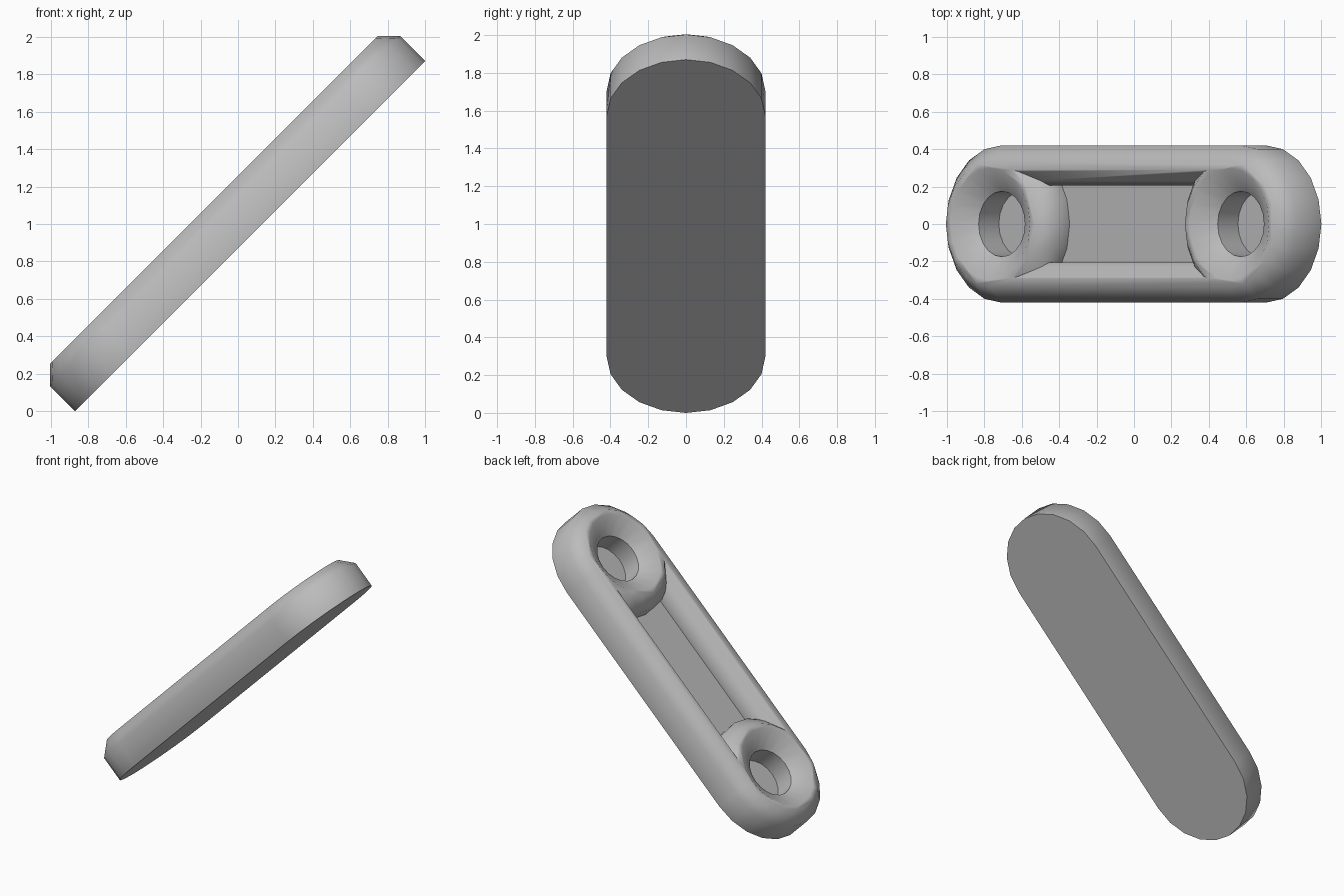
import bpy
import bmesh
import math
from mathutils import Matrix

if "Cube" in bpy.data.objects:
    bpy.data.objects.remove(bpy.data.objects["Cube"])

SIDES = 20          # segments in a full circle
END = 0.9025        # distance of the end centres from the middle
R_OUT, R_TOP = 0.42, 0.335
SHOULDER, TOP, OVER = 0.188, 0.275, 0.5
SLOT_FLOOR, HOLE_FLOOR = 0.095, 0.035

grey = bpy.data.materials.new("plain grey")
grey.use_nodes = True
colour = (0.5, 0.5, 0.5, 1.0)
grey.diffuse_color = colour
grey.node_tree.nodes["Principled BSDF"].inputs["Base Color"].default_value = colour


def loft(name, rings):
    """Closed solid through a stack of rings with equal point counts."""
    bm = bmesh.new()
    loops = [[bm.verts.new(p) for p in ring] for ring in rings]
    n = len(loops[0])
    for a, b in zip(loops, loops[1:]):
        for i in range(n):
            j = (i + 1) % n
            bm.faces.new((a[i], a[j], b[j], b[i]))
    bm.faces.new(loops[0])
    bm.faces.new(loops[-1])
    bmesh.ops.recalc_face_normals(bm, faces=bm.faces)
    mesh = bpy.data.meshes.new(name)
    bm.to_mesh(mesh)
    bm.free()
    mesh.materials.append(grey)
    obj = bpy.data.objects.new(name, mesh)
    bpy.context.collection.objects.link(obj)
    return obj


def circle(x, r, z):
    step = 2 * math.pi / SIDES
    return [(x + r * math.cos(i * step), r * math.sin(i * step), z) for i in range(SIDES)]


def stadium(r, z):
    half = SIDES // 2
    pts = []
    for s, start in ((1, -math.pi / 2), (-1, math.pi / 2)):
        for i in range(half + 1):
            a = start + math.pi * i / half
            pts.append((s * END + r * math.cos(a), r * math.sin(a), z))
    return pts


def cut(target, cutter):
    """Subtract the cutter and discard it."""
    cutter.hide_render = True
    mod = target.modifiers.new("cut", "BOOLEAN")
    mod.operation = "DIFFERENCE"
    mod.solver = "EXACT"
    mod.object = cutter
    bpy.context.view_layer.objects.active = target
    bpy.ops.object.modifier_apply(modifier=mod.name)
    bpy.data.objects.remove(cutter)


# Body: rounded bar with a chamfered upper rim
body = loft("bracket_body", [stadium(R_OUT, 0), stadium(R_OUT, SHOULDER), stadium(R_TOP, TOP)])

# Slot: chamfered channel that stops against the round bosses
half_profile = [(0.205, SLOT_FLOOR), (0.205, SHOULDER), (0.29, TOP), (0.29, OVER - 0.1)]
profile = half_profile + [(-y, z) for y, z in reversed(half_profile)]
slot = loft("slot_cutter", [[(x, y, z) for y, z in profile] for x in (-END, END)])
for x in (-END, END):
    cut(slot, loft("boss_shape", [circle(x, R_OUT, 0), circle(x, R_OUT, SHOULDER),
                                  circle(x, R_TOP, TOP), circle(x, R_TOP, OVER)]))
cut(body, slot)

# Countersunk blind holes
for x in (-END, END):
    cut(body, loft("hole_cutter", [circle(x, 0.175, HOLE_FLOOR), circle(x, 0.175, SHOULDER),
                                   circle(x, 0.3, TOP), circle(x, 0.3, OVER)]))

# Tilt the bar up toward +x
body.data.transform(Matrix.Translation((0.065, 0, 0.935)) @ Matrix.Rotation(-math.pi / 4, 4, "Y"))

# Smooth shading, keeping the steep edges crisp
bpy.ops.object.select_all(action="DESELECT")
body.select_set(True)
bpy.context.view_layer.objects.active = body
bpy.ops.object.shade_smooth_by_angle(angle=math.radians(50))
